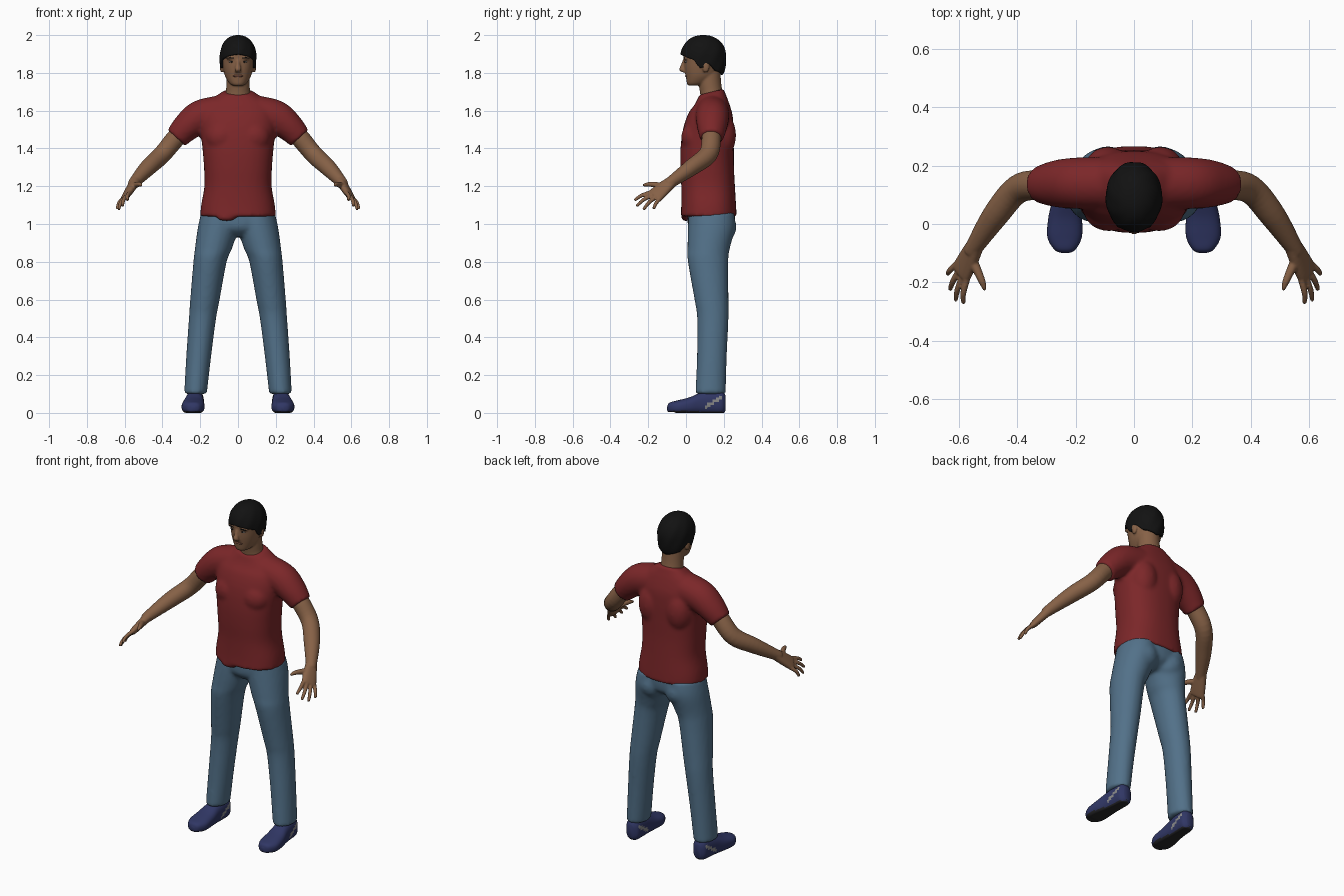
import bpy, bmesh, math
from mathutils import Vector, Matrix

cube = bpy.data.objects.get("Cube")
if cube:
    bpy.data.objects.remove(cube)


def material(name, r, g, b):
    m = bpy.data.materials.new(name)
    m.use_nodes = True
    m.diffuse_color = (r, g, b, 1)
    bsdf = next(n for n in m.node_tree.nodes if n.type == 'BSDF_PRINCIPLED')
    bsdf.inputs["Base Color"].default_value = (r, g, b, 1)
    bsdf.inputs["Roughness"].default_value = 0.8
    return m


RED = material("red cotton", .2, .02, .022)
DENIM = material("blue denim", .085, .165, .25)
SKIN = material("brown skin", .24, .12, .062)
HAIR = material("black hair", .006, .006, .006)
NAVY = material("navy shoe", .03, .038, .13)
SOLE = material("dark sole", .02, .02, .022)
TRIM = material("grey trim", .25, .25, .25)
LIP = material("lip", .17, .07, .045)
EYE = material("eye white", .3, .27, .24)

X, Y, Z = Vector((1, 0, 0)), Vector((0, 1, 0)), Vector((0, 0, 1))


def spline(rows, k):
    """Smooth interpolation through rows of numbers."""
    out = []
    for i in range(len(rows) - 1):
        p0, p1, p2 = rows[max(i - 1, 0)], rows[i], rows[i + 1]
        p3 = rows[min(i + 2, len(rows) - 1)]
        for j in range(k):
            t = j / k
            out.append([b + .5 * t * (c - a + t * (2 * a - 5 * b + 4 * c - d + t * (3 * (b - c) + d - a)))
                        for a, b, c, d in zip(p0, p1, p2, p3)])
    return out + [list(rows[-1])]


def loft(bm, rows, axis=None, side=X, power=2, s=1, n=32, k=5):
    """Tube through (x, y, z, half width, half depth) sections; s mirrors in x."""
    rows = spline(rows, k)
    pts = [Vector(r[:3]) for r in rows]
    rings = []
    for i, row in enumerate(rows):
        t = axis or (pts[min(i + 1, len(pts) - 1)] - pts[max(i - 1, 0)]).normalized()
        u = (side - t * side.dot(t)).normalized()
        v = t.cross(u)
        ring = []
        for j in range(n):
            c, d = math.cos(math.tau * j / n), math.sin(math.tau * j / n)
            e = 2 / power
            p = pts[i] + u * math.copysign(abs(c) ** e, c) * row[3] + v * math.copysign(abs(d) ** e, d) * row[4]
            ring.append(bm.verts.new((p.x * s, p.y, p.z)))
        rings.append(ring)
    for a, b in zip(rings, rings[1:]):
        for j in range(n):
            bm.faces.new((a[j - 1], a[j], b[j], b[j - 1]))
    bm.faces.new(rings[0])
    bm.faces.new(rings[-1])


def ball(bm, centre, radii):
    bmesh.ops.create_uvsphere(bm, u_segments=24, v_segments=14, radius=1,
                              matrix=Matrix.Translation(centre) @ Matrix.Diagonal((*radii, 1)))


def finish(name, bm, *mats, voxel=0, smooth=4):
    bmesh.ops.recalc_face_normals(bm, faces=bm.faces)
    mesh = bpy.data.meshes.new(name)
    bm.to_mesh(mesh)
    bm.free()
    obj = bpy.data.objects.new(name, mesh)
    bpy.context.collection.objects.link(obj)
    for m in mats:
        mesh.materials.append(m)
    mesh.polygons.foreach_set("use_smooth", [True] * len(mesh.polygons))
    if voxel:  # fuse the overlapping volumes into one soft skin
        r = obj.modifiers.new("fuse", 'REMESH')
        r.mode, r.voxel_size, r.use_smooth_shade = 'VOXEL', voxel, True
        sm = obj.modifiers.new("soften", 'SMOOTH')
        sm.factor, sm.iterations = .5, smooth
    return obj


# Shirt: torso, sleeves, shoulder blades, chest and the loose hem flap
bm = bmesh.new()
torso = [(1.04, .12, .2, .148), (1.1, .12, .195, .145), (1.2, .117, .178, .142), (1.3, .112, .18, .142),
         (1.4, .112, .188, .141), (1.5, .118, .198, .134), (1.58, .128, .195, .118),
         (1.64, .135, .165, .09), (1.68, .135, .11, .072), (1.7, .135, .078, .066)]
loft(bm, [(0, y, z, a, b) for z, y, a, b in torso], axis=Z, power=2.4, n=48)
for v in bm.verts:  # collar sits lower at the front
    if v.co.z > 1.6:
        v.co.z += (v.co.y - .135) * .25 * (v.co.z - 1.6) / .1
for s in (1, -1):
    loft(bm, [(.1, .14, 1.59, .09, .09), (.2, .14, 1.565, .09, .088), (.27, .138, 1.515, .077, .08),
              (.327, .135, 1.455, .063, .062)], s=s)
    ball(bm, (s * .09, .19, 1.47), (.08, .075, .12))
    ball(bm, (s * .085, .04, 1.46), (.085, .065, .08))
ball(bm, (-.06, 0, 1.036), (.052, .025, .022))
finish("shirt", bm, RED, voxel=.011, smooth=5)

# Jeans: two legs, waist and seat
bm = bmesh.new()
leg = [(.095, .135, 1.06, .1, .12), (.105, .135, .98, .108, .125), (.13, .12, .87, .098, .112),
       (.148, .117, .8, .088, .107), (.175, .135, .6, .078, .09), (.188, .142, .5, .072, .083),
       (.208, .137, .3, .066, .079), (.225, .13, .1, .06, .08)]
for s in (1, -1):
    loft(bm, leg, axis=Z, s=s)
    ball(bm, (s * .09, .185, .985), (.085, .082, .085))
loft(bm, [(0, .135, 1.06, .19, .125), (0, .132, .98, .19, .12), (0, .125, .935, .06, .07)], axis=Z)
finish("jeans", bm, DENIM, voxel=.011)

# Arms with hands
arm = [(.22, .14, 1.56, .05, .05), (.32, .135, 1.465, .051, .051), (.4, .118, 1.37, .048, .05),
       (.475, .03, 1.3, .045, .044), (.545, -.075, 1.225, .031, .031), (.555, -.095, 1.21, .028, .028)]
spread = Vector((.44, .8, -.4)).normalized()
palm = [(.545, -.075, 1.225, .031, .026), (.565, -.115, 1.192, .04, .023), (.59, -.162, 1.152, .045, .018),
        (.595, -.172, 1.144, .038, .012)]
tips = [(.585, -.272, 1.125), (.612, -.262, 1.095), (.631, -.225, 1.077), (.64, -.172, 1.08)]
for s, side in ((1, "left"), (-1, "right")):
    bm = bmesh.new()
    loft(bm, arm, s=s, n=24)
    loft(bm, palm, side=spread, power=2.4, s=s, n=24)
    for i, tip in enumerate(tips):
        base = Vector((.588, -.16, 1.153)) + spread * (i - 1.5) * .023
        tip = Vector(tip)
        mid = base.lerp(tip, .55) + Vector((.006, -.003, .006))
        loft(bm, [(*base, .012, .012), (*mid, .0105, .0105), (*tip.lerp(mid, .08), .008, .008),
                  (*tip, .004, .004)], s=s, n=12)
    loft(bm, [(.558, -.115, 1.2, .018, .018), (.535, -.165, 1.208, .015, .015),
              (.52, -.2, 1.21, .012, .012), (.511, -.228, 1.205, .006, .006)], s=s, n=12)
    finish(side + "_arm", bm, SKIN, voxel=.005, smooth=2)

# Head with neck, nose, brows and ears
bm = bmesh.new()
skull = [(1.733, .045, .028, .034), (1.745, .057, .046, .052), (1.78, .078, .067, .079), (1.82, .085, .078, .093),
         (1.86, .088, .084, .099), (1.9, .09, .086, .105), (1.94, .09, .078, .098), (1.965, .09, .06, .075),
         (1.98, .09, .03, .04)]
loft(bm, [(0, y, z, a, b) for z, y, a, b in skull], axis=Z, power=2.2, n=40)
loft(bm, [(0, .14, 1.64, .085, .062), (0, .135, 1.69, .066, .06), (0, .127, 1.74, .062, .06),
          (0, .12, 1.81, .062, .062)], axis=Z)
loft(bm, [(0, -.006, 1.875, .009, .008), (0, -.014, 1.845, .011, .012), (0, -.02, 1.817, .018, .016),
          (0, -.01, 1.803, .014, .01)], axis=Z, n=16)
for s in (1, -1):
    ball(bm, (s * .034, 0, 1.878), (.032, .014, .009))
    ball(bm, (s * .085, .105, 1.835), (.012, .02, .034))
finish("head", bm, SKIN, voxel=.0055, smooth=3)

# Face details
for s, side in ((1, "left"), (-1, "right")):
    for part, mat, centre, radii in (
            ("eye", EYE, (.034, .001, 1.859), (.014, .008, .006)),
            ("iris", HAIR, (.034, -.004, 1.859), (.006, .005, .0055)),
            ("eyebrow", HAIR, (.036, -.008, 1.879), (.023, .006, .0045))):
        bm = bmesh.new()
        ball(bm, (s * centre[0], *centre[1:]), radii)
        finish(side + "_" + part, bm, mat)
bm = bmesh.new()
ball(bm, (0, .003, 1.784), (.027, .008, .007))
finish("lips", bm, LIP)

# Hair: a cap whose lower edge follows the hairline from brow to nape
hairline = [(0, 1.9), (.6, 1.888), (1.15, 1.868), (1.4, 1.825), (1.6, 1.83), (1.8, 1.85), (2.2, 1.81), (3.2, 1.785)]


def edge_height(a):
    for (a0, h0), (a1, h1) in zip(hairline, hairline[1:]):
        if a <= a1:
            return h0 + (h1 - h0) * (a - a0) / (a1 - a0)


bm = bmesh.new()
COLS, ROWS = 80, 24
grid = []
for i in range(ROWS + 1):
    ring = []
    for j in range(COLS):
        a = math.tau * j / COLS
        cut = math.acos((edge_height(min(a, math.tau - a)) - 1.885) / .115)
        phi = cut * i / ROWS
        r = math.sin(phi) ** (.88 if phi < math.pi / 2 else .3)
        r *= 1 + .012 * math.sin(9 * a + 5 * phi) * math.sin(phi)
        ring.append(bm.verts.new((.097 * r * math.sin(a), .092 - .121 * r * math.cos(a),
                                  1.885 + .115 * math.cos(phi))))
    grid.append(ring)
for a, b in zip(grid, grid[1:]):
    for j in range(COLS):
        bm.faces.new((a[j - 1], b[j - 1], b[j], a[j]))
bmesh.ops.remove_doubles(bm, verts=bm.verts, dist=.0001)
hair = finish("hair", bm, HAIR)
hair.modifiers.new("thickness", 'SOLIDIFY').thickness = .02

# Shoes with dark soles and grey heel trim
shoe = [(.235, -.1, .035, .01, .01), (.237, -.088, .04, .036, .026), (.238, -.045, .042, .059, .036),
        (.236, .02, .05, .058, .045), (.231, .08, .062, .05, .058), (.227, .14, .068, .046, .064),
        (.225, .19, .068, .042, .062), (.225, .21, .064, .022, .04)]
for s, side in ((1, "left"), (-1, "right")):
    bm = bmesh.new()
    loft(bm, shoe, axis=Y, power=2.5, s=s, n=40, k=6)
    for v in bm.verts:
        v.co.z = max(v.co.z - .012, .004 if v.co.y < -.06 else 0)
    bmesh.ops.recalc_face_normals(bm, faces=bm.faces)
    bm.normal_update()
    for f in bm.faces:
        c = f.calc_center_median()
        if f.normal.z < -.6:
            f.material_index = 1
        elif abs(f.normal.x) > .6 and .1 < c.y < .19 and abs(c.z - .03 - (c.y - .1) * .6) < .011:
            f.material_index = 2
    obj = finish(side + "_shoe", bm, NAVY, SOLE, TRIM)
    bpy.ops.object.select_all(action='DESELECT')
    obj.select_set(True)
    bpy.context.view_layer.objects.active = obj
    bpy.ops.object.shade_smooth_by_angle(angle=math.radians(50))
